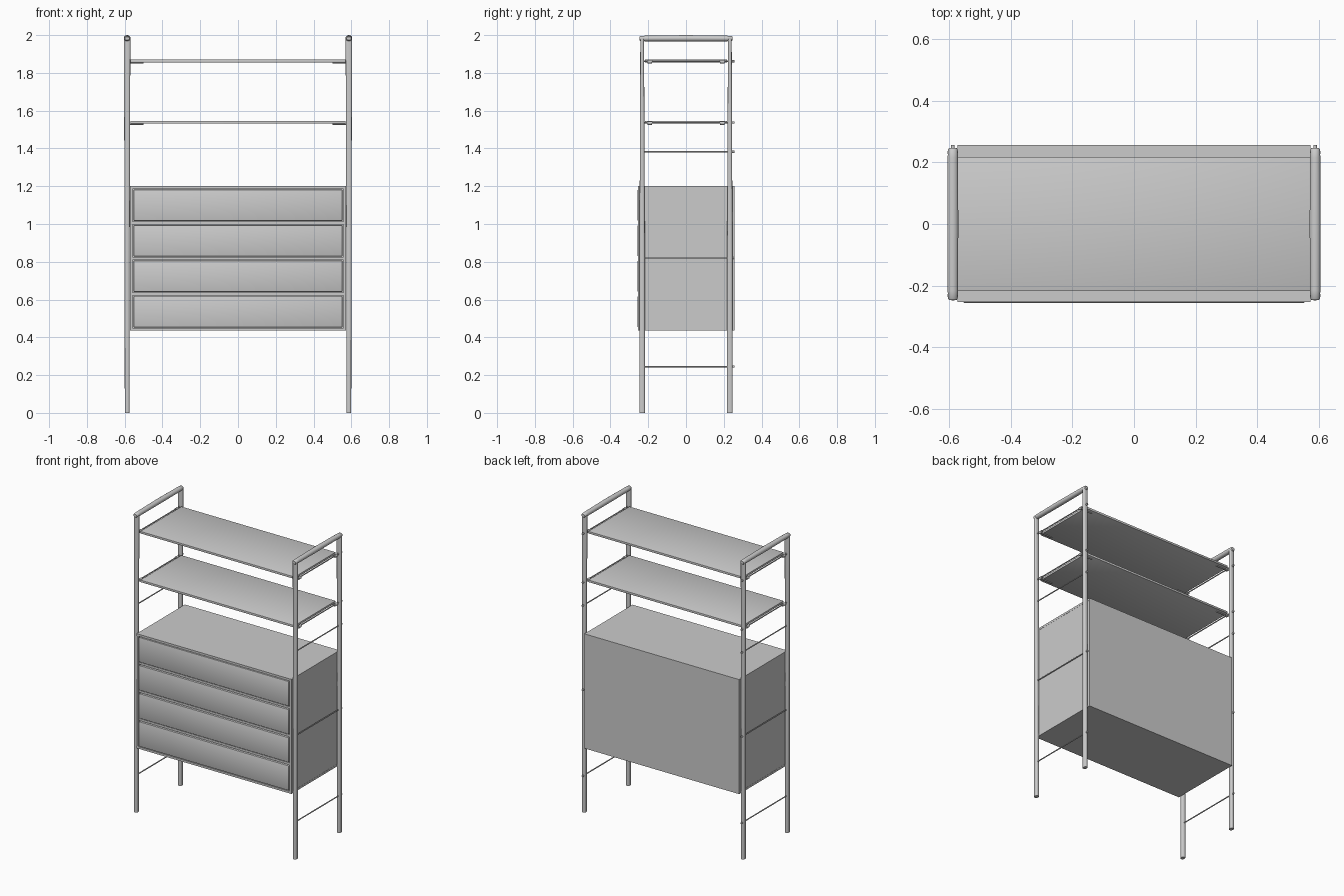
import bpy, bmesh, math
from mathutils import Vector

if "Cube" in bpy.data.objects:
    bpy.data.objects.remove(bpy.data.objects["Cube"])


def finish(bm, name, smooth=True):
    bmesh.ops.recalc_face_normals(bm, faces=bm.faces)
    me = bpy.data.meshes.new(name)
    bm.to_mesh(me)
    bm.free()
    ob = bpy.data.objects.new(name, me)
    bpy.context.collection.objects.link(ob)
    if smooth:
        bpy.ops.object.select_all(action='DESELECT')
        ob.select_set(True)
        bpy.context.view_layer.objects.active = ob
        bpy.ops.object.shade_smooth_by_angle(angle=math.radians(40))
    return ob


def box(name, x, y, z, bevel=0.0):
    bm = bmesh.new()
    bmesh.ops.create_cube(bm, size=1)
    for v in bm.verts:
        for i, (a, b) in enumerate((x, y, z)):
            v.co[i] = (a + b) / 2 + v.co[i] * (b - a)
    if bevel:
        bmesh.ops.bevel(bm, geom=bm.edges[:], offset=bevel, segments=2,
                        profile=0.5, affect='EDGES')
    return finish(bm, name, bevel > 0)


def loft(name, stations, axis, n=20, power=2.0):
    """Skin rounded sections (centre, size u, size v) along the z or y axis."""
    bm = bmesh.new()
    rings = []
    for c, su, sv in stations:
        ring = []
        for i in range(n):
            t = 2 * math.pi * (i + 0.5) / n
            cu, cv = math.cos(t), math.sin(t)
            u = math.copysign(abs(cu) ** (2 / power), cu) * su / 2
            v = math.copysign(abs(cv) ** (2 / power), cv) * sv / 2
            off = {'z': (u, v, 0), 'y': (u, 0, v), 'x': (0, u, v)}[axis]
            ring.append(bm.verts.new(Vector(c) + Vector(off)))
        rings.append(ring)
    for a, b in zip(rings, rings[1:]):
        for i in range(n):
            j = (i + 1) % n
            bm.faces.new((a[i], a[j], b[j], b[i]))
    bm.faces.new(rings[0])
    bm.faces.new(rings[-1])
    return finish(bm, name)


def rod(name, a, b, r, axis, n=12):
    return loft(name, [(a, 2 * r, 2 * r), (b, 2 * r, 2 * r)], axis, n)


PX, PY = 0.587, 0.232
SHELVES = (1.862, 1.537)

# Ladder side frames: tapered posts, rounded top handle, thin cross rods
for s, side in ((-1, "left"), (1, "right")):
    x = s * PX
    for t, end in ((-1, "front"), (1, "back")):
        y = t * PY
        loft(f"{side}_{end}_post",
             [((x, y, 0), 0.025, 0.031), ((x, y, 0.8), 0.027, 0.029),
              ((x, y, 1.5), 0.031, 0.024), ((x, y, 1.98), 0.035, 0.020)],
             'z', power=3)
    loft(f"{side}_top_handle",
         [((x, -0.247, 1.982), 0.024, 0.018), ((x, -0.242, 1.982), 0.031, 0.027),
          ((x, -0.215, 1.982), 0.034, 0.030), ((x, 0, 1.983), 0.036, 0.034),
          ((x, 0.215, 1.982), 0.034, 0.030), ((x, 0.242, 1.982), 0.031, 0.027),
          ((x, 0.247, 1.982), 0.024, 0.018)], 'y')
    for i, z in enumerate(SHELVES + (1.382, 0.82, 0.245)):
        rod(f"{side}_cross_rod_{i}", (x, -0.235, z), (x, 0.25, z), 0.0038, 'y')
        rod(f"{side}_rod_end_{i}", (x, 0.24, z), (x, 0.256, z), 0.006, 'y')

# Open shelves with hooks that hang on the cross rods
for k, z in enumerate(SHELVES):
    box(f"shelf_{k}", (-0.57, 0.57), (-0.217, 0.217), (z - 0.006, z + 0.008), 0.001)
    for s in (-1, 1):
        for y in (-0.192, 0.192):
            rod(f"shelf_hook_arm_{k}", (s * 0.50, y, z - 0.008),
                (s * 0.585, y, z - 0.008), 0.004, 'x')
            rod(f"shelf_hook_loop_{k}", (s * PX, y - 0.011, z - 0.003),
                (s * PX, y + 0.011, z - 0.003), 0.009, 'y')

# Cabinet carcass
W, F, B, Z0, Z1, T = 0.572, -0.253, 0.256, 0.435, 1.2, 0.014
box("cabinet_top", (-W, W), (F, B), (Z1 - T, Z1))
box("cabinet_bottom", (-W, W), (F, B), (Z0, Z0 + T))
for s, side in ((-1, "left"), (1, "right")):
    box(f"cabinet_{side}_side", sorted((s * (W - 0.001), s * (W - T))),
        (F, B), (Z0 + T, Z1 - T))
box("cabinet_back", (-W + T, W - T), (B - 0.012, B), (Z0 + T, Z1 - T))

# Drawers with softly bevelled fronts, separated by rails
PITCH = (Z1 - Z0 - T) / 4
for i in range(4):
    z = Z0 + T + i * PITCH
    if i:
        box(f"drawer_rail_{i}", (-W + T, W - T), (F + 0.004, B - 0.012),
            (z - T, z))
    box(f"drawer_front_{i}", (-0.553, 0.553), (F - 0.003, F + 0.016),
        (z + 0.004, z + PITCH - T - 0.004), 0.004)
    box(f"drawer_body_{i}", (-0.545, 0.545), (F + 0.014, B - 0.03),
        (z + 0.006, z + PITCH - T - 0.012))
